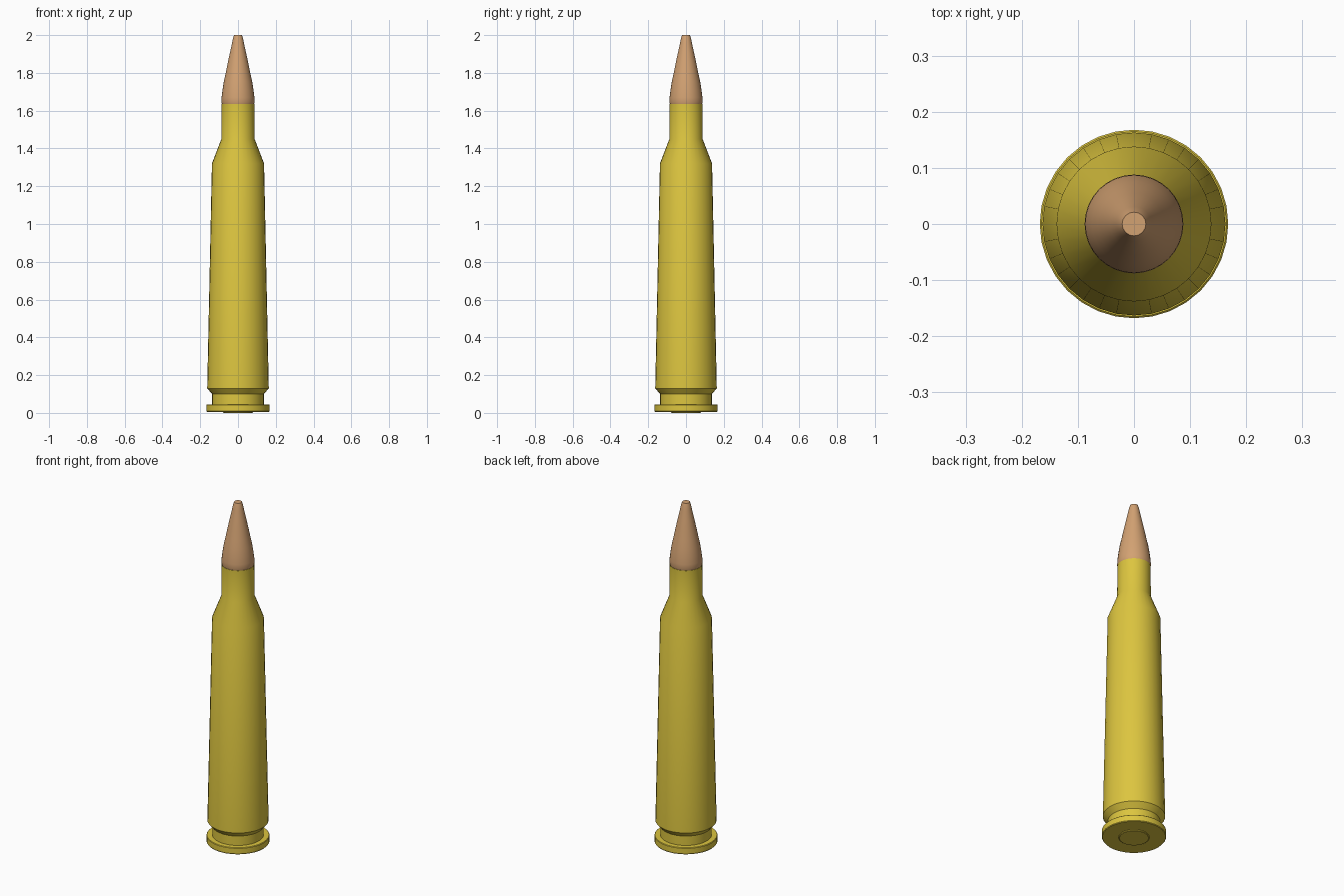
import bpy, bmesh, math

if "Cube" in bpy.data.objects:
    bpy.data.objects.remove(bpy.data.objects["Cube"])

SEGMENTS = 32


def material(name, color):
    mat = bpy.data.materials.new(name)
    mat.diffuse_color = color
    mat.use_nodes = True
    mat.node_tree.nodes["Principled BSDF"].inputs["Base Color"].default_value = mat.diffuse_color
    return mat


def lathe(name, profile, mat, angle=25):
    """Revolve a list of (radius, height) points around z and cap the ends."""
    bm = bmesh.new()
    rings = []
    for r, z in profile:
        rings.append([bm.verts.new((r * math.cos(2 * math.pi * i / SEGMENTS),
                                    r * math.sin(2 * math.pi * i / SEGMENTS), z))
                      for i in range(SEGMENTS)])
    for a, b in zip(rings, rings[1:]):
        for i in range(SEGMENTS):
            j = (i + 1) % SEGMENTS
            bm.faces.new((a[i], a[j], b[j], b[i]))
    bm.faces.new(rings[0][::-1])
    bm.faces.new(rings[-1])
    mesh = bpy.data.meshes.new(name)
    bm.to_mesh(mesh)
    bm.free()
    obj = bpy.data.objects.new(name, mesh)
    bpy.context.collection.objects.link(obj)
    mesh.materials.append(mat)
    bpy.ops.object.select_all(action='DESELECT')
    obj.select_set(True)
    bpy.context.view_layer.objects.active = obj
    bpy.ops.object.shade_smooth_by_angle(angle=math.radians(angle))
    return obj


brass = material("brass", (0.72, 0.56, 0.05, 1))
copper = material("copper", (0.65, 0.36, 0.17, 1))

# Case: rim, groove, tapered body, shoulder and neck
lathe("case", [(0.165, 0.006), (0.168, 0.010), (0.168, 0.042), (0.165, 0.045),
               (0.137, 0.045), (0.137, 0.10), (0.163, 0.13),
               (0.138, 1.32), (0.088, 1.45), (0.087, 1.635)], brass)

# Primer: shallow disc in the base
lathe("primer", [(0.076, 0.0), (0.080, 0.003), (0.080, 0.02)], brass)

# Tip: rounded lower edge, curved nose, flat end
lathe("tip", [(0.078, 1.63), (0.085, 1.634), (0.088, 1.645), (0.087, 1.67),
              (0.082, 1.71), (0.075, 1.755), (0.065, 1.80), (0.055, 1.85),
              (0.043, 1.905), (0.031, 1.96), (0.026, 1.985), (0.021, 2.0)], copper)
